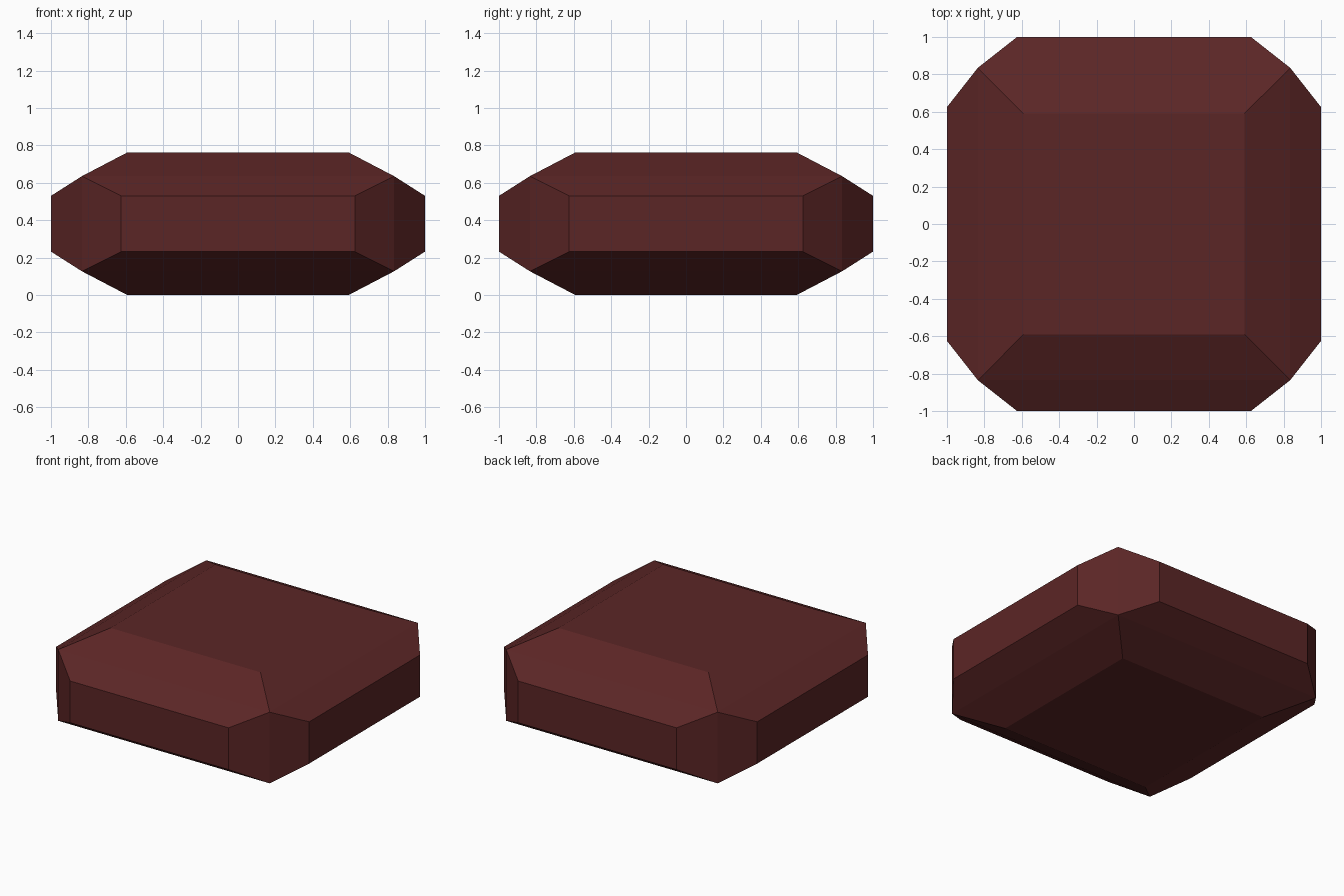
import bpy, bmesh

if "Cube" in bpy.data.objects:
    bpy.data.objects.remove(bpy.data.objects["Cube"])

# dark red flat colour
mat = bpy.data.materials.new("dark red")
mat.diffuse_color = (0.105, 0.019, 0.019, 1)
mat.use_nodes = True
mat.node_tree.nodes["Principled BSDF"].inputs["Base Color"].default_value = mat.diffuse_color

MID, HALF = 0.381, 0.381          # centre height and half height
bm = bmesh.new()
for sx in (-1, 1):
    for sy in (-1, 1):
        for sz in (-1, 1):
            # cap corner, shoulder corner, and the two side-panel corners
            for x, y, z in ((0.592, 0.592, HALF), (0.835, 0.835, 0.254),
                            (0.625, 1.0, 0.149), (1.0, 0.625, 0.149)):
                bm.verts.new((sx * x, sy * y, MID + sz * z))

# faceted convex block, triangles merged back into flat facets
bmesh.ops.convex_hull(bm, input=bm.verts[:])
bmesh.ops.dissolve_limit(bm, angle_limit=0.01, verts=bm.verts[:], edges=bm.edges[:])
bmesh.ops.recalc_face_normals(bm, faces=bm.faces[:])

mesh = bpy.data.meshes.new("faceted_block")
bm.to_mesh(mesh)
bm.free()
mesh.materials.append(mat)
bpy.context.collection.objects.link(bpy.data.objects.new("faceted_block", mesh))
